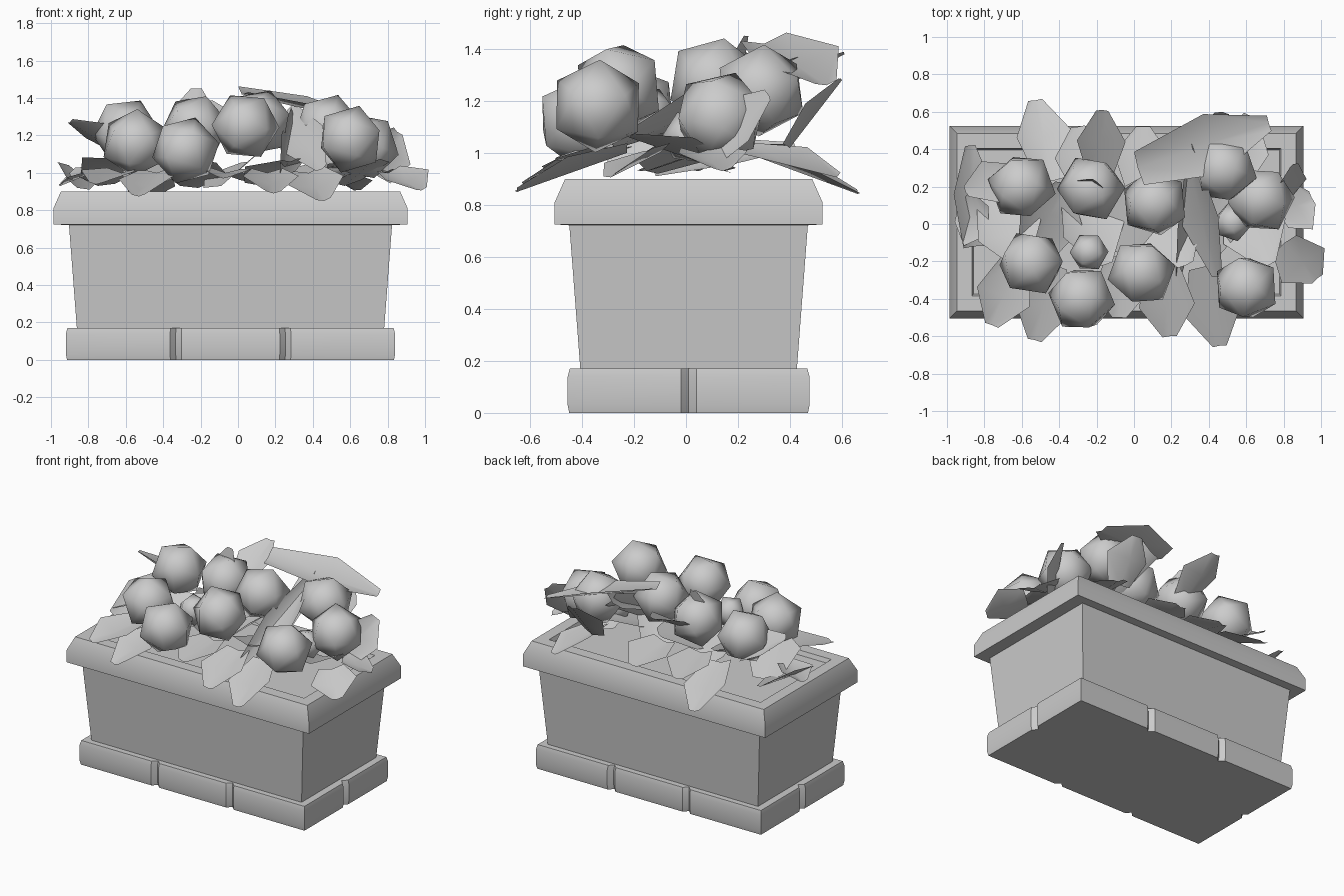
import bpy, bmesh, math, random
from mathutils import Vector, Matrix, Euler

if "Cube" in bpy.data.objects:
    bpy.data.objects.remove(bpy.data.objects["Cube"])

random.seed(4)
grey = bpy.data.materials.new("plain grey")
grey.diffuse_color = (0.6, 0.6, 0.6, 1)
grey.use_nodes = True
grey.node_tree.nodes["Principled BSDF"].inputs["Base Color"].default_value = grey.diffuse_color
CX, CY = -0.04, 0.01          # centre of the box


def finish(name, bm, angle=None):
    """Turn a bmesh into an object; smooth it wholly or below an angle."""
    me = bpy.data.meshes.new(name)
    bm.to_mesh(me)
    bm.free()
    me.materials.append(grey)
    ob = bpy.data.objects.new(name, me)
    bpy.context.collection.objects.link(ob)
    if angle is None:
        for p in me.polygons:
            p.use_smooth = True
    else:
        bpy.ops.object.select_all(action='DESELECT')
        ob.select_set(True)
        bpy.context.view_layer.objects.active = ob
        bpy.ops.object.shade_smooth_by_angle(angle=math.radians(angle))
    return ob


def loft(name, rings):
    """Skin a stack of equally long point rings and cap both ends."""
    bm = bmesh.new()
    vs = [[bm.verts.new(p) for p in r] for r in rings]
    n = len(rings[0])
    for a, b in zip(vs, vs[1:]):
        for i in range(n):
            j = (i + 1) % n
            bm.faces.new((a[i], a[j], b[j], b[i]))
    bm.faces.new(vs[0][::-1])
    bm.faces.new(vs[-1])
    bmesh.ops.recalc_face_normals(bm, faces=bm.faces)
    return finish(name, bm, 35)


def outline(hx, hy, z, nx=1, ny=1, notch=0.03):
    """Rectangle outline; sides split into nx / ny slabs by V notches."""
    corners = [Vector((CX + sx * hx, CY + sy * hy, z))
               for sx, sy in ((-1, -1), (1, -1), (1, 1), (-1, 1))]
    pts = []
    for k in range(4):
        a, b = corners[k], corners[(k + 1) % 4]
        d = (b - a).normalized()
        inward = Vector((-d.y, d.x, 0))
        pts.append(a)
        n = ny if k % 2 else nx
        for m in range(1, n):
            p = a.lerp(b, m / n)
            pts += [p - d * notch, p + inward * notch, p + d * notch]
    return pts


# Slab plinth, tapered trough, and bevelled rim dropping to the soil
loft("plinth", [outline(0.88 - d, 0.465 - d, z, 3, 2)
                for d, z in ((0.006, 0), (0, 0.03), (0, 0.14), (0.008, 0.17))])
loft("trough", [outline(0.82, 0.415, 0.15), outline(0.865, 0.46, 0.74)])
loft("rim", [outline(0.947 - d, 0.515 - d, z)
             for d, z in ((0.08, 0.72), (0, 0.725), (0, 0.81),
                          (0.04, 0.90), (0.12, 0.90), (0.13, 0.87))])

# Round blooms in a front and a back row: x, y, z
blooms = [(-0.60, 0.20, 1.22), (-0.23, 0.19, 1.24), (0.11, 0.11, 1.27),
          (0.68, 0.13, 1.14), (-0.55, -0.21, 1.16), (-0.28, -0.40, 1.12),
          (0.04, -0.26, 1.25), (0.60, -0.34, 1.18), (0.48, 0.29, 1.24)]
buds = [(0.53, 0.01, 1.06), (-0.24, -0.15, 1.16)]
for i, c in enumerate(blooms + buds):
    bm = bmesh.new()
    turn = Euler([random.uniform(0, 6) for _ in range(3)]).to_matrix().to_4x4()
    bmesh.ops.create_icosphere(bm, subdivisions=1,
                               radius=0.185 if c in blooms else 0.105,
                               matrix=Matrix.Translation(c) @ turn)
    finish(f"bloom_{i + 1}", bm)


def leaf(name, base, tip, width, roll=0, fold=0.15):
    """Folded leaf from base to tip; roll tilts it about its midrib."""
    a, b = Vector(base), Vector(tip)
    d = (b - a).normalized()
    side = d.cross(Vector((0, 0, 1))).normalized()
    side = Matrix.Rotation(math.radians(roll), 3, d) @ side
    up = side.cross(d)
    bm = bmesh.new()
    rows = []
    for t, w in ((0, 0.55), (0.55, 1.0), (1.0, 0.25)):
        p = a.lerp(b, t)
        h = width * w / 2
        rows.append([bm.verts.new(p + side * s * h + up * abs(s) * h * fold * 2)
                     for s in (-1, 0, 1)])
    for r, q in zip(rows, rows[1:]):
        for k in (0, 1):
            bm.faces.new((r[k], r[k + 1], q[k + 1], q[k]))
    finish(name, bm, 40)


# Outer leaves: each runs outward over the rim, drooping more the longer it is
outer_tips = [(-0.53, 0.66), (-0.30, 0.52), (0.05, 0.52), (0.62, 0.58),
              (0.95, 0.14), (0.98, -0.29), (0.46, -0.65), (0.19, -0.60),
              (-0.08, -0.50), (-0.53, -0.62), (-0.76, -0.54), (-0.95, 0.05)]
for i, (x, y) in enumerate(outer_tips):
    reach = max(abs(x) - 0.9, abs(y) - 0.5, 0)
    base = (x * 0.82, y * 0.35, 1.0)
    leaf(f"outer_leaf_{i + 1}", base, (x, y, 0.97 - reach * 0.8),
         0.30, random.uniform(-15, 15))

# Low leaves covering the soil on an even spread
for i in range(7):
    x = -0.75 + i * 0.22
    s = 1 if i % 2 else -1
    leaf(f"low_leaf_{i + 1}", (x, -0.15 * s, 0.93), (x + 0.15, 0.22 * s, 1.06),
         0.36, random.uniform(-25, 25))

# Raised leaves between the blooms
raised = [
    ((-0.86, -0.12, 0.92), (-0.88, 0.42, 1.02), 0.24, 25),
    ((-0.62, 0.25, 1.10), (-0.90, 0.17, 1.27), 0.26, 20),
    ((-0.18, 0.28, 1.20), (-0.17, 0.61, 1.38), 0.26, 0),
    ((0.02, 0.30, 1.42), (0.72, 0.54, 1.26), 0.34, 10),
    ((0.25, 0.46, 1.32), (0.45, -0.28, 1.02), 0.26, 35),
    ((0.30, 0.40, 1.30), (0.23, -0.30, 0.96), 0.20, -60),
    ((0.75, 0.10, 0.98), (0.85, 0.32, 1.22), 0.26, 60),
    ((0.45, 0.40, 1.02), (0.47, 0.60, 1.28), 0.30, 0),
    ((-0.24, 0.20, 1.18), (-0.22, 0.24, 1.45), 0.24, 10),
]
for i, (a, b, w, roll) in enumerate(raised):
    leaf(f"raised_leaf_{i + 1}", a, b, w, roll)
